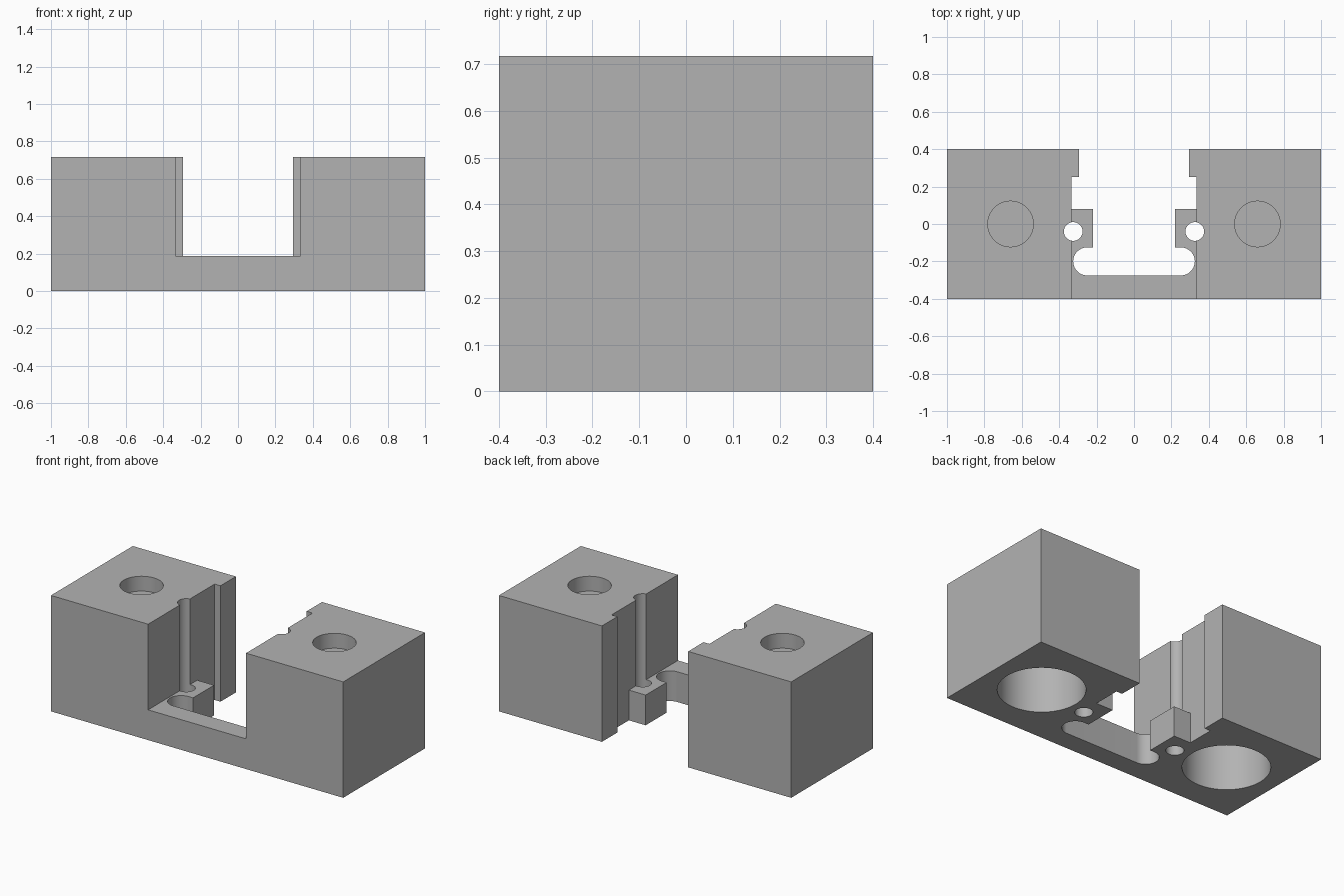
import bpy, bmesh, math

default = bpy.data.objects.get("Cube")
if default:
    bpy.data.objects.remove(default, do_unlink=True)

HEIGHT = 0.717
FLOOR = 0.187      # height of the bridge and the pin tabs
BELOW, ABOVE = -0.1, 0.9

grey = bpy.data.materials.new("plain grey")
grey.use_nodes = True
colour = (0.45, 0.45, 0.45, 1)
grey.diffuse_color = colour
grey.node_tree.nodes["Principled BSDF"].inputs["Base Color"].default_value = colour


def prism(name, outline, z0, z1):
    """Extrude a flat outline from z0 to z1."""
    bm = bmesh.new()
    face = bm.faces.new([bm.verts.new((x, y, z0)) for x, y in outline])
    top = bmesh.ops.extrude_face_region(bm, geom=[face])["geom"]
    verts = [v for v in top if isinstance(v, bmesh.types.BMVert)]
    bmesh.ops.translate(bm, verts=verts, vec=(0, 0, z1 - z0))
    bmesh.ops.recalc_face_normals(bm, faces=bm.faces)
    mesh = bpy.data.meshes.new(name)
    bm.to_mesh(mesh)
    bm.free()
    obj = bpy.data.objects.new(name, mesh)
    bpy.context.collection.objects.link(obj)
    mesh.materials.append(grey)
    return obj


def arc(x, y, r, start=0, sweep=360, steps=64):
    count = steps if sweep == 360 else steps + 1
    angles = [math.radians(start + sweep * i / steps) for i in range(count)]
    return [(x + r * math.cos(a), y + r * math.sin(a)) for a in angles]


def cut(body, outline, z0, z1):
    cutter = prism("cutter", outline, z0, z1)
    cutter.hide_render = True
    mod = body.modifiers.new("cut", "BOOLEAN")
    mod.operation = "DIFFERENCE"
    mod.solver = "EXACT"
    mod.object = cutter
    bpy.context.view_layer.objects.active = body
    bpy.ops.object.modifier_apply(modifier=mod.name)
    bpy.data.objects.remove(cutter, do_unlink=True)


def rect(x, y0, y1):
    return [(-x, y0), (x, y0), (x, y1), (-x, y1)]


# Solid block
body = prism("clamp_body", rect(1, -0.4, 0.4), 0, HEIGHT)

# Open channel above the bridge and tabs
cut(body, rect(0.335, -0.5, 0.25), FLOOR, ABOVE)

# Opening behind the bridge: between tabs, behind tabs, between rear lips
opening = [(0.22, -0.2), (0.22, 0.08), (0.335, 0.08), (0.335, 0.25),
           (0.295, 0.25), (0.295, 0.5)]
cut(body, opening + [(-x, y) for x, y in reversed(opening)], BELOW, ABOVE)

# Round-ended slot behind the bridge
slot = arc(0.25, -0.2, 0.075, -90, 180, 32) + arc(-0.25, -0.2, 0.075, 90, 180, 32)
cut(body, slot, BELOW, 0.5)

for side in (-1, 1):
    # Pin hole running up the channel wall
    cut(body, arc(side * 0.325, -0.04, 0.05, steps=40), BELOW, ABOVE)
    # Shallow top hole and deep lower bore with a thin web between them
    cut(body, arc(side * 0.66, 0, 0.122), 0.625, ABOVE)
    cut(body, arc(side * 0.66, 0, 0.243), BELOW, 0.61)

# Smooth bores with crisp edges
bpy.ops.object.select_all(action="DESELECT")
body.select_set(True)
bpy.context.view_layer.objects.active = body
bpy.ops.object.shade_smooth_by_angle(angle=math.radians(30))
